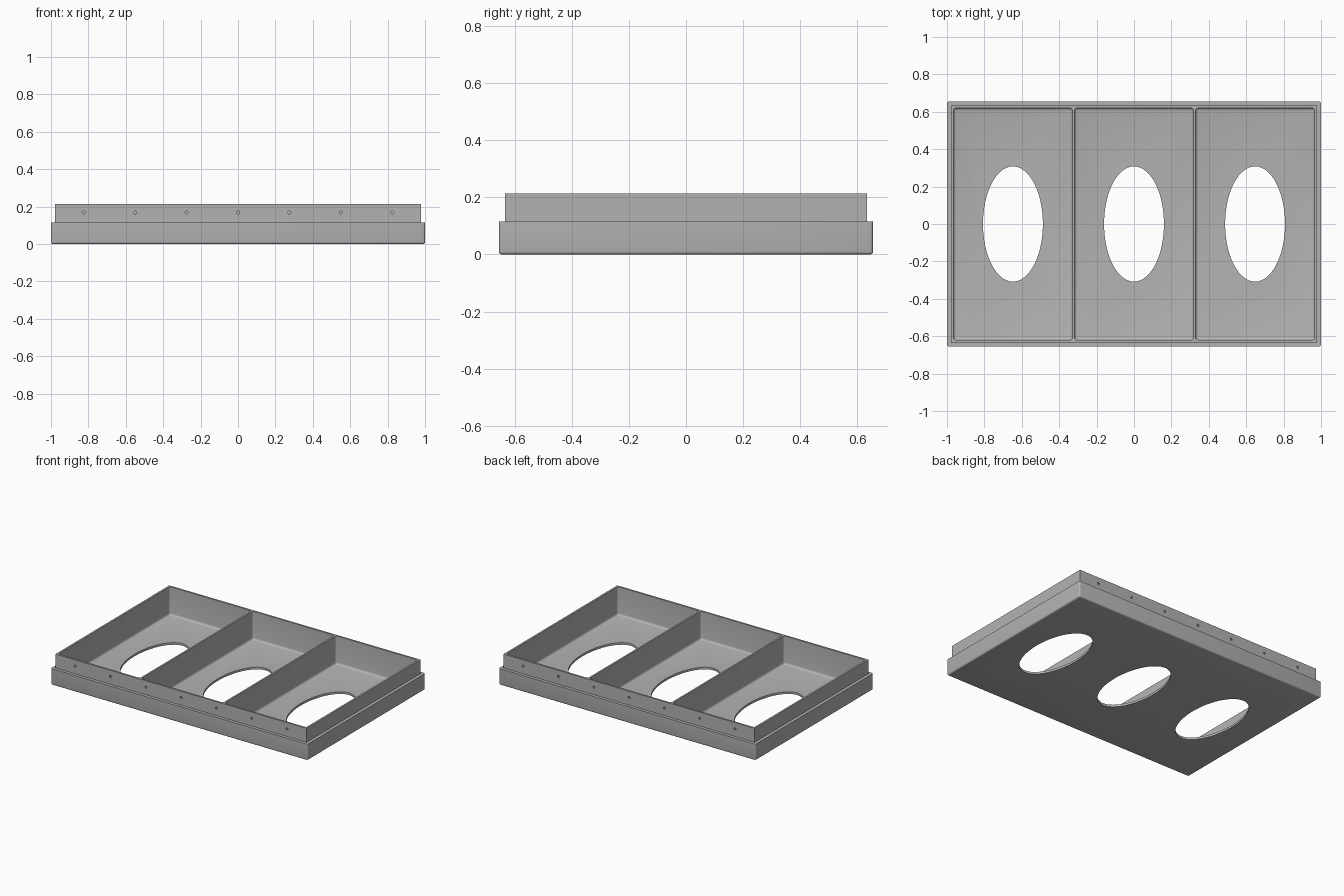
import bpy
import bmesh
from mathutils import Matrix, Vector

if "Cube" in bpy.data.objects:
    bpy.data.objects.remove(bpy.data.objects["Cube"])

grey = bpy.data.materials.new("plain_grey")
grey.use_nodes = True
COLOUR = (0.45, 0.45, 0.45, 1)
grey.diffuse_color = COLOUR
grey.node_tree.nodes["Principled BSDF"].inputs["Base Color"].default_value = COLOUR


def add_object(name, bm):
    mesh = bpy.data.meshes.new(name)
    bm.to_mesh(mesh)
    bm.free()
    mesh.materials.append(grey)
    obj = bpy.data.objects.new(name, mesh)
    bpy.context.collection.objects.link(obj)
    return obj


def box(name, low, high, radius=0):
    """Box between two corners; all edges except the top rim are rounded."""
    low, high = Vector(low), Vector(high)
    bm = bmesh.new()
    size = Matrix.Diagonal((*(high - low), 1))
    bmesh.ops.create_cube(bm, size=1, matrix=Matrix.Translation((low + high) / 2) @ size)
    if radius:
        edges = [e for e in bm.edges if min(v.co.z for v in e.verts) < high.z - 1e-4]
        bmesh.ops.bevel(bm, geom=edges, offset=radius, segments=4,
                        profile=0.5, affect='EDGES')
    return add_object(name, bm)


def cylinder(name, centre, scale, depth, sides, axis='Z'):
    bm = bmesh.new()
    turn = Matrix.Rotation(1.570796, 4, 'X') if axis == 'Y' else Matrix()
    matrix = Matrix.Translation(centre) @ turn @ Matrix.Diagonal((*scale, 1, 1))
    bmesh.ops.create_cone(bm, cap_ends=True, segments=sides, radius1=1, radius2=1,
                          depth=depth, matrix=matrix)
    return add_object(name, bm)


def combine(target, tool, operation):
    mod = target.modifiers.new(operation.title(), 'BOOLEAN')
    mod.operation, mod.solver, mod.object = operation, 'EXACT', tool
    bpy.context.view_layer.objects.active = target
    bpy.ops.object.modifier_apply(modifier=mod.name)
    bpy.data.objects.remove(tool)


# Stepped outer shell
HEIGHT, STEP, FLOOR = 0.213, 0.115, 0.015
tray = box("divided_tray", (-1, -0.655, 0), (1, 0.655, STEP), 0.01)
rim = box("upper_rim", (-0.978, -0.633, 0.05), (0.978, 0.633, HEIGHT))
combine(tray, rim, 'UNION')

# Three compartments, leaving two thin dividers, each with an oval opening
INNER_X, INNER_Y, DIVIDER = 0.965, 0.62, 0.012
width = (2 * INNER_X - 2 * DIVIDER) / 3
for i in (-1, 0, 1):
    x = i * (width + DIVIDER)
    cavity = box("cavity_cutter", (x - width / 2, -INNER_Y, FLOOR),
                 (x + width / 2, INNER_Y, HEIGHT + 0.1), 0.014)
    combine(tray, cavity, 'DIFFERENCE')
    oval = cylinder("oval_cutter", (x, 0, 0), (0.16, 0.308), 0.1, 96)
    combine(tray, oval, 'DIFFERENCE')

# Shallow screw holes along the front and back
for side in (-1, 1):
    for i in range(-3, 4):
        hole = cylinder("hole_cutter", (i * 0.275, side * 0.633, 0.168),
                        (0.008, 0.008), 0.018, 16, 'Y')
        combine(tray, hole, 'DIFFERENCE')

tray.select_set(True)
bpy.context.view_layer.objects.active = tray
bpy.ops.object.shade_smooth_by_angle(angle=0.6)
